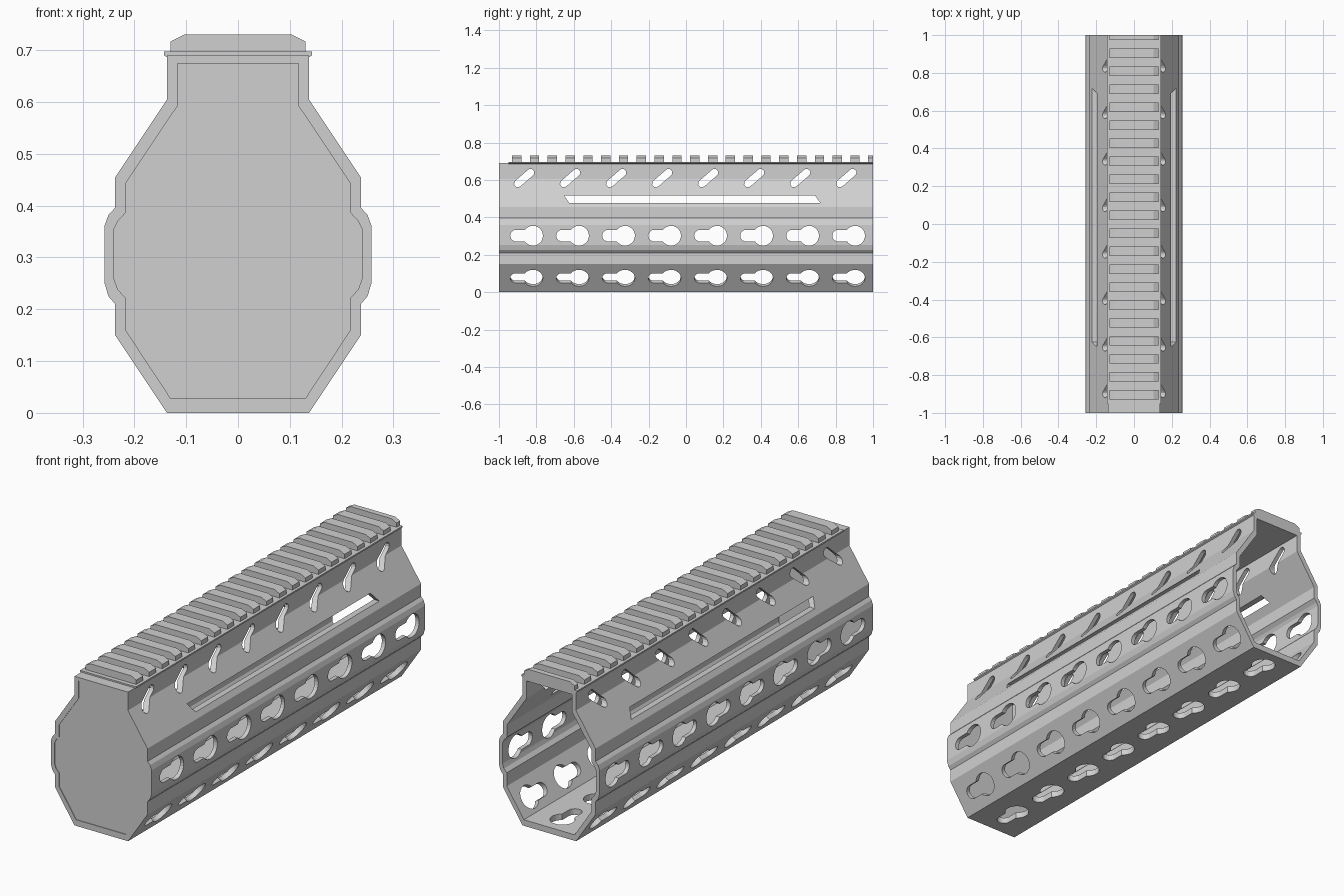
import bpy, bmesh
from math import sin, cos, asin, radians, pi
from mathutils import Vector

if "Cube" in bpy.data.objects:
    bpy.data.objects.remove(bpy.data.objects["Cube"])

metal = bpy.data.materials.new("light_grey_metal")
metal.use_nodes = True
GREY = (0.63, 0.63, 0.63, 1)
metal.diffuse_color = GREY
metal.node_tree.nodes["Principled BSDF"].inputs["Base Color"].default_value = GREY


def finish(bm, name):
    bmesh.ops.recalc_face_normals(bm, faces=bm.faces)
    mesh = bpy.data.meshes.new(name)
    bm.to_mesh(mesh)
    bm.free()
    mesh.materials.append(metal)
    ob = bpy.data.objects.new(name, mesh)
    bpy.context.collection.objects.link(ob)
    return ob


def prism(bm, points, depth):
    """Extrude a closed outline along the depth vector."""
    near = [bm.verts.new(p) for p in points]
    far = [bm.verts.new(Vector(p) + Vector(depth)) for p in points]
    bm.faces.new(near)
    bm.faces.new(far[::-1])
    for i in range(len(near)):
        j = (i + 1) % len(near)
        bm.faces.new((near[i], far[i], far[j], near[j]))


def mirrored(half):
    return half + [(-x, z) for x, z in reversed(half)]


def at_y(outline, y):
    return [(x, y, z) for x, z in outline]


# Cross-sections, right half from bottom to top
outer = mirrored([(0.137, 0), (0.237, 0.15), (0.237, 0.21), (0.25, 0.225),
                  (0.258, 0.252), (0.258, 0.36), (0.25, 0.382), (0.237, 0.396),
                  (0.237, 0.455), (0.137, 0.605), (0.137, 0.69)])
inner = mirrored([(0.13, 0.028), (0.217, 0.16), (0.217, 0.222), (0.232, 0.238),
                  (0.239, 0.258), (0.239, 0.355), (0.232, 0.37), (0.217, 0.386),
                  (0.217, 0.443), (0.117, 0.592), (0.117, 0.674)])

# Hollow body
bm = bmesh.new()
rings = [[bm.verts.new(p) for p in at_y(o, y)]
         for o, y in ((outer, -1), (outer, 1), (inner, 1), (inner, -1))]
for r in range(4):
    a, b = rings[r], rings[(r + 1) % 4]
    for i in range(len(a)):
        j = (i + 1) % len(a)
        bm.faces.new((a[i], a[j], b[j], b[i]))
body = finish(bm, "handguard_body")


# Cutouts
def arc(cx, r, start, end, steps):
    return [(cx + r * cos(start + (end - start) * i / steps),
             r * sin(start + (end - start) * i / steps)) for i in range(steps + 1)]


R, H = 0.053, 0.031
reach = pi - asin(H / R)
keyhole = arc(0, R, -reach, reach, 20) + arc(-0.122 + H, H, pi / 2, 1.5 * pi, 10)
capsule = arc(0.045, 0.02, -pi / 2, pi / 2, 6) + arc(-0.045, 0.02, pi / 2, 1.5 * pi, 6)

cut = bmesh.new()


def punch(shape, centre, u, v, direction, length):
    c, u, v, d = map(Vector, (centre, u, v, direction))
    start = c - d * length / 2
    prism(cut, [start + u * a + v * b for a, b in shape], d * length)


ALONG = (0, 1, 0)
tilt = radians(41)
for i in range(8):
    y = -0.818 + 0.246 * i
    punch(keyhole, (0, y, 0.302), ALONG, (0, 0, 1), (1, 0, 0), 0.8)
    punch(keyhole, (0, y, 0.014), ALONG, (1, 0, 0), (0, 0, 1), 0.06)
    for s in (-1, 1):
        punch(keyhole, (s * 0.18, y, 0.08), ALONG, (s * 0.555, 0, 0.832),
              (s * 0.832, 0, -0.555), 0.09)
    punch(capsule, (0, y - 0.047, 0.61), (0, cos(tilt), sin(tilt)),
          (0, -sin(tilt), cos(tilt)), (1, 0, 0), 0.8)
# Long slanted-end side slot
prism(cut, [(-0.4, -0.626, 0.478), (-0.4, 0.717, 0.478),
            (-0.4, 0.69, 0.518), (-0.4, -0.652, 0.518)], (0.8, 0, 0))
cutter = finish(cut, "hole_cutter")
cutter.hide_render = True

mod = body.modifiers.new("holes", "BOOLEAN")
mod.operation = "DIFFERENCE"
mod.solver = "EXACT"
mod.object = cutter
bpy.context.view_layer.objects.active = body
bpy.ops.object.modifier_apply(modifier=mod.name)
bpy.data.objects.remove(cutter)

# Front closing plate
bm = bmesh.new()
prism(bm, at_y(inner, -0.997), (0, 0.008, 0))
finish(bm, "front_plate")

# Top rail: thin base flange and cross teeth
bm = bmesh.new()
flange = mirrored([(0.137, 0.686), (0.143, 0.69), (0.143, 0.697)])
prism(bm, at_y(flange, -0.95), (0, 1.95, 0))
finish(bm, "rail_flange")

bm = bmesh.new()
tooth = mirrored([(0.13, 0.695), (0.13, 0.717), (0.104, 0.73)])
for i in range(21):
    y = -0.93 + 0.0952 * i
    prism(bm, at_y(tooth, y), (0, min(0.05, 1 - y), 0))
finish(bm, "rail_teeth")
